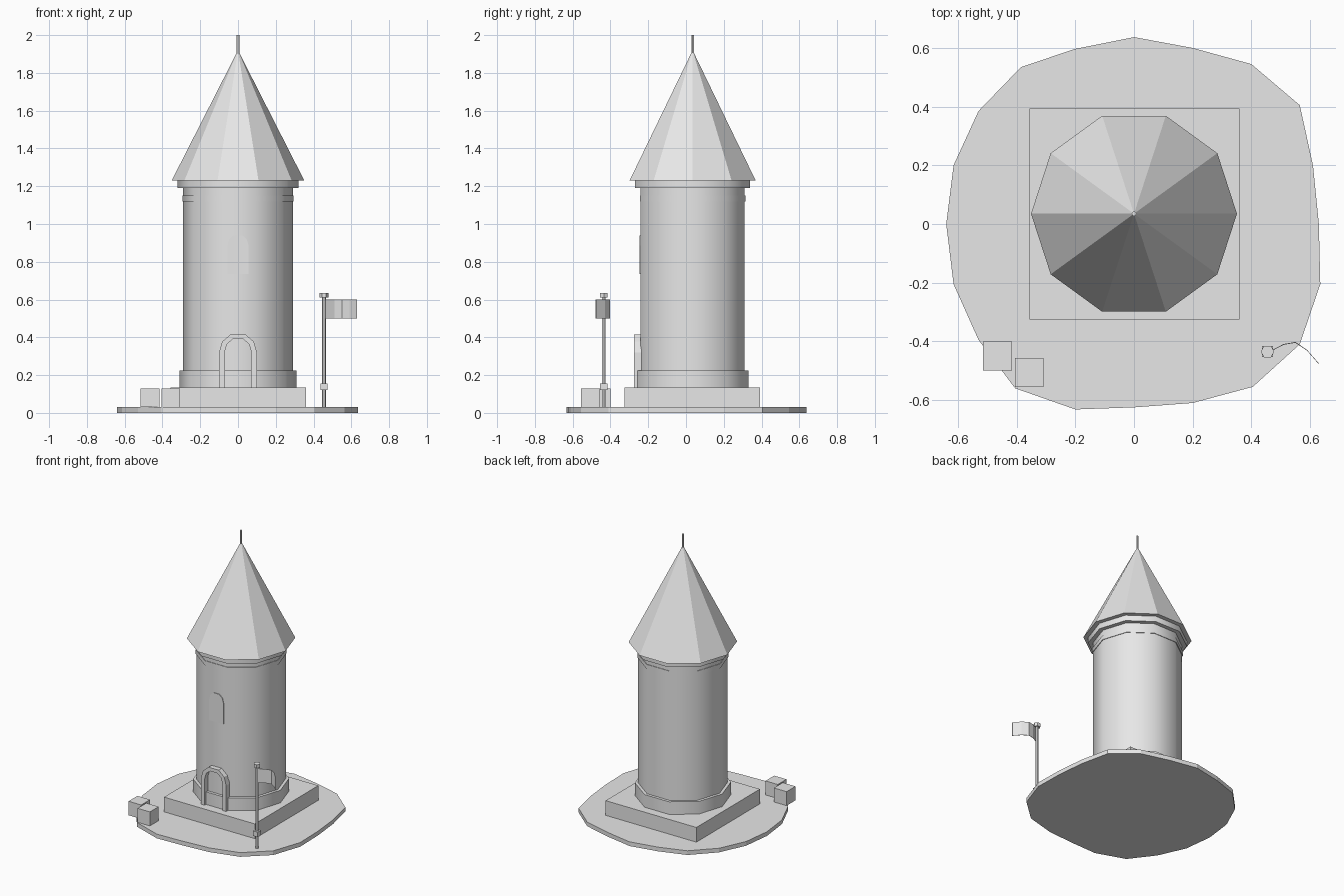
import bpy, bmesh, math

if "Cube" in bpy.data.objects:
    bpy.data.objects.remove(bpy.data.objects["Cube"])

CY = 0.035  # tower axis in y
grey = bpy.data.materials.new("light_grey")
grey.diffuse_color = (0.8, 0.8, 0.8, 1)
grey.use_nodes = True
grey.node_tree.nodes["Principled BSDF"].inputs["Base Color"].default_value = grey.diffuse_color


def finish(name, bm, smooth=False):
    bmesh.ops.recalc_face_normals(bm, faces=bm.faces[:])
    me = bpy.data.meshes.new(name)
    bm.to_mesh(me)
    bm.free()
    me.materials.append(grey)
    ob = bpy.data.objects.new(name, me)
    bpy.context.collection.objects.link(ob)
    for p in me.polygons:
        p.use_smooth = smooth
    if smooth:
        me.set_sharp_from_angle(angle=math.radians(45))
    return ob


def prism(name, pts, vec):
    """Extrude a closed outline of 3D points along vec."""
    bm = bmesh.new()
    f = bm.faces.new([bm.verts.new(p) for p in pts])
    r = bmesh.ops.extrude_face_region(bm, geom=[f], use_keep_orig=True)
    verts = [v for v in r["geom"] if isinstance(v, bmesh.types.BMVert)]
    bmesh.ops.translate(bm, verts=verts, vec=vec)
    return finish(name, bm)


def box(name, x0, x1, y0, y1, z0, z1):
    return prism(name, [(x0, y0, z0), (x1, y0, z0), (x1, y1, z0), (x0, y1, z0)],
                 (0, 0, z1 - z0))


def drum(name, x, y, r, z0, z1, n=10, r2=None, smooth=True):
    """Upright cylinder or cone with a corner on +x."""
    top = r if r2 is None else r2
    bm = bmesh.new()
    rings = [[bm.verts.new((x + q * math.cos(math.tau * i / n),
                            y + q * math.sin(math.tau * i / n), z))
              for i in range(n)] for q, z in ((r, z0), (top, z1))]
    for i in range(n):
        j = (i + 1) % n
        bm.faces.new((rings[0][i], rings[0][j], rings[1][j], rings[1][i]))
    bm.faces.new(rings[0])
    bm.faces.new(rings[1])
    return finish(name, bm, smooth)


# Irregular ground plate
rim = [(0, .637), (.2, .6), (.4, .545), (.565, .405), (.61, .2), (.63, 0), (.635, -.205),
       (.565, -.41), (.405, -.555), (.2, -.61), (0, -.625), (-.2, -.632), (-.405, -.56),
       (-.53, -.395), (-.615, -.205), (-.64, 0), (-.615, .2), (-.53, .385),
       (-.385, .535), (-.2, .597)]
prism("ground_plate", [(x, y, 0) for x, y in rim], (0, 0, .03))

# Foundation slab and tower
box("foundation", -.357, .36, -.325, .393, .03, .135)
drum("tower_plinth", 0, CY, .311, .135, .225)
drum("tower_body", 0, CY, .29, .135, 1.2)
drum("tower_band", 0, CY, .294, 1.118, 1.15)
drum("cornice", 0, CY, .32, 1.19, 1.23)
drum("roof", 0, CY, .351, 1.23, 1.91, r2=.005, smooth=False)
drum("roof_spike", 0, CY, .008, 1.88, 2.0, n=6)


# Arched door frame and window on the front face
def arch(half, z0, spring, top):
    h = top - spring
    right = [(half, z0), (half, spring), (half * .84, spring + h * .6), (half * .4, top)]
    return right + [(-x, z) for x, z in reversed(right)]


outer = arch(.1, .135, .32, .415)
inner = arch(.07, .135, .325, .39)
prism("door_frame", [(x, -.276, z) for x, z in outer + inner[::-1]], (0, .04, 0))
prism("window", [(x, -.245, z) for x, z in arch(.056, .735, .885, .94)], (0, .008, 0))

# Crates at the front left
box("crate_left", -.515, -.415, -.5, -.4, .03, .13)
box("crate_right", -.405, -.308, -.555, -.457, .03, .13)

# Flagpole
PX, PY = .455, -.435
drum("flagpole", PX, PY, .01, .03, .615, n=6)
drum("pole_cap", PX, PY, .023, .61, .635, n=6, smooth=False)
box("pole_collar", PX - .019, PX + .019, PY - .019, PY + .019, .12, .155)

# Waving flag, a thin folded sheet
wave = [(.462, -.437), (.51, -.412), (.55, -.405), (.59, -.432), (.63, -.478)]
prism("flag", [(x, y, .5) for x, y in wave] + [(x, y + .003, .5) for x, y in wave[::-1]],
      (0, 0, .1))
